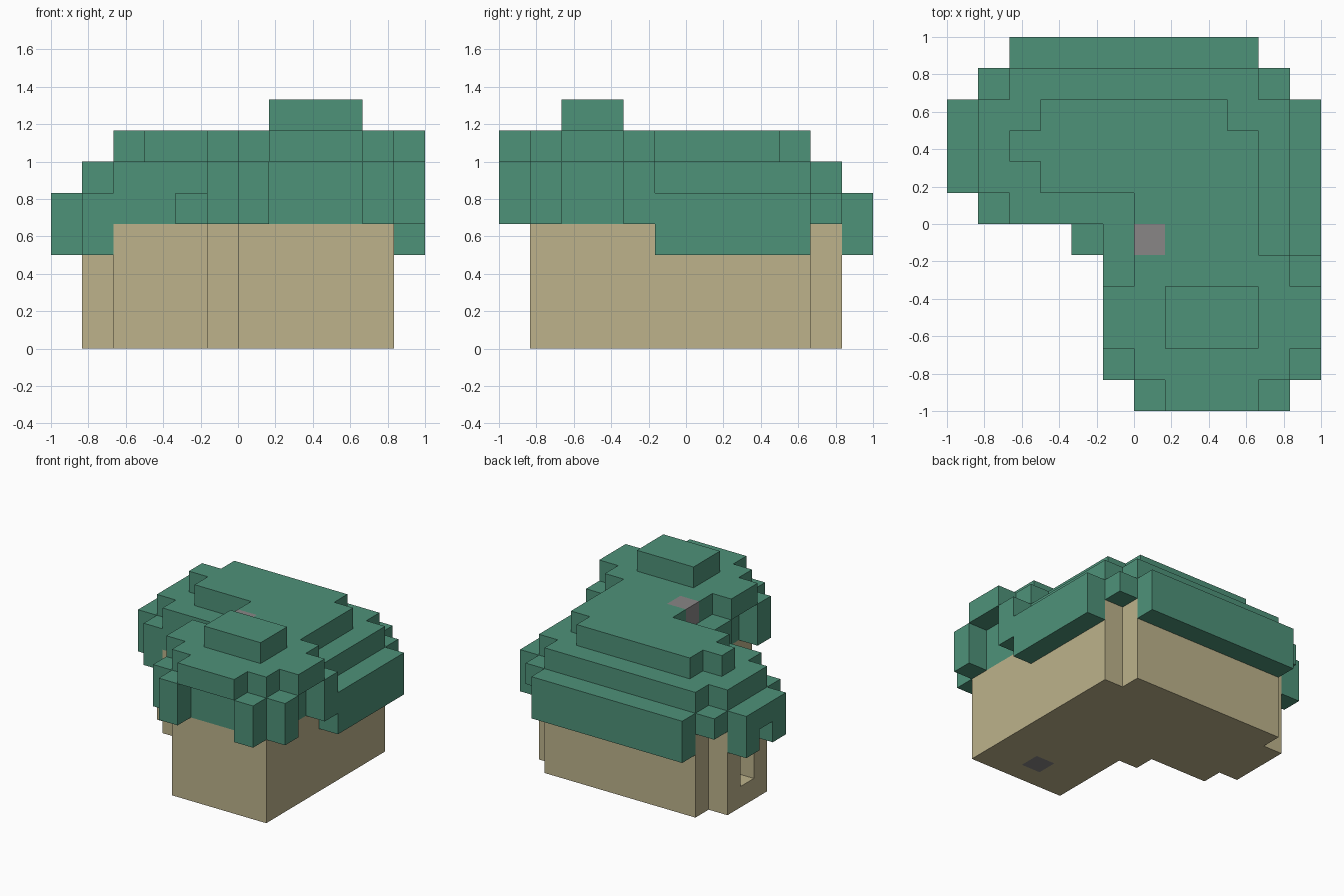
import bpy
import bmesh
from mathutils import Vector

UNIT = 1 / 6  # edge length of one building block

cube = bpy.data.objects.get("Cube")
if cube:
    bpy.data.objects.remove(cube, do_unlink=True)


def make_material(name, color):
    mat = bpy.data.materials.new(name)
    mat.use_nodes = True
    mat.diffuse_color = (*color, 1)
    bsdf = next(n for n in mat.node_tree.nodes if n.type == 'BSDF_PRINCIPLED')
    bsdf.inputs["Base Color"].default_value = (*color, 1)
    return mat


GREEN = make_material("roof green", (0.076, 0.287, 0.191))
TAN = make_material("wall tan", (0.51, 0.45, 0.26))
GRAY = make_material("stone gray", (0.25, 0.24, 0.24))


def box(x0, x1, y0, y1, z0, z1):
    """Set of grid blocks filling a box."""
    return {(x, y, z) for x in range(x0, x1)
            for y in range(y0, y1) for z in range(z0, z1)}


def union(*boxes):
    return set().union(*(box(*b) for b in boxes))


def footprint(z0, z1):
    """L-shaped house plan with stepped corners."""
    return union((0, 5, -5, -1, z0, z1), (-1, 5, -1, 0, z0, z1),
                 (-4, 5, 0, 1, z0, z1), (-5, 5, 1, 4, z0, z1),
                 (-4, 4, 4, 5, z0, z1))


# Stone pieces
chimney = box(0, 1, -1, 0, 6, 7)
hearth = box(2, 3, -4, -3, 0, 1)

# Floor slab and one-block-thick walls with a west window
floor = footprint(0, 1) - hearth
solid = footprint(1, 4)
rooms = {(x, y, z) for x, y, z in solid
         if all((x + i, y + j, z) in solid
                for i in (-1, 0, 1) for j in (-1, 0, 1))}
window = box(-5, -4, 2, 3, 1, 4)
walls = solid - rooms - window

# Stepped roof of the main house
main_roof = footprint(4, 6) | union(
    (-3, 3, 3, 4, 6, 7), (-4, 4, 2, 3, 6, 7),
    (-3, 4, 1, 2, 6, 7), (0, 4, -1, 1, 6, 7)) - chimney

# Low eaves around the main house
eaves = union((5, 6, -1, 4, 3, 5), (-4, 4, 5, 6, 3, 5),
              (-6, -5, 1, 4, 3, 5), (-5, -4, 0, 1, 3, 5),
              (4, 5, 4, 5, 4, 5), (-5, -4, 4, 5, 4, 5))
eaves -= box(-6, -5, 2, 3, 3, 4)
porch_corner = box(-2, -1, -1, 0, 4, 5)

# Front wing roof with hanging corner blocks and raised lintels
wing_roof = box(0, 5, -5, -1, 6, 7)
wing_trim = box(1, 4, -6, -5, 6, 7)
for x in (0, 4):
    wing_trim |= box(x, x + 1, -6, -5, 4, 6)
for x in (-1, 5):
    wing_trim |= box(x, x + 1, -4, -2, 6, 7)
    for y in (-5, -2):
        wing_trim |= box(x, x + 1, y, y + 1, 4, 6)
roof_cap = box(1, 4, -4, -2, 7, 8)

PARTS = [
    ("floor", floor, TAN), ("walls", walls, TAN), ("hearth", hearth, GRAY),
    ("chimney", chimney, GRAY), ("main_roof", main_roof, GREEN),
    ("eaves", eaves, GREEN), ("porch_corner", porch_corner, GREEN),
    ("wing_roof", wing_roof, GREEN), ("wing_trim", wing_trim, GREEN),
    ("roof_cap", roof_cap, GREEN),
]
FILLED = set().union(*(cells for _, cells, _ in PARTS))


def build(name, cells, mat):
    """Make an object from the exposed faces of its blocks."""
    bm = bmesh.new()
    for cell in sorted(cells):
        center = Vector(cell) + Vector((0.5, 0.5, 0.5))
        for axis in range(3):
            for sign in (-1, 1):
                n = Vector((0, 0, 0))
                n[axis] = sign
                if tuple(int(c + d) for c, d in zip(cell, n)) in FILLED:
                    continue
                u = Vector((0, 0, 0))
                u[(axis + 1) % 3] = 1
                v = n.cross(u)
                corners = (-u - v, u - v, u + v, v - u)
                bm.faces.new([bm.verts.new((center + (n + c) / 2) * UNIT)
                              for c in corners])
    bmesh.ops.remove_doubles(bm, verts=bm.verts[:], dist=0.001)
    mesh = bpy.data.meshes.new(name)
    bm.to_mesh(mesh)
    bm.free()
    mesh.materials.append(mat)
    obj = bpy.data.objects.new(name, mesh)
    bpy.context.collection.objects.link(obj)


for part in PARTS:
    build(*part)
